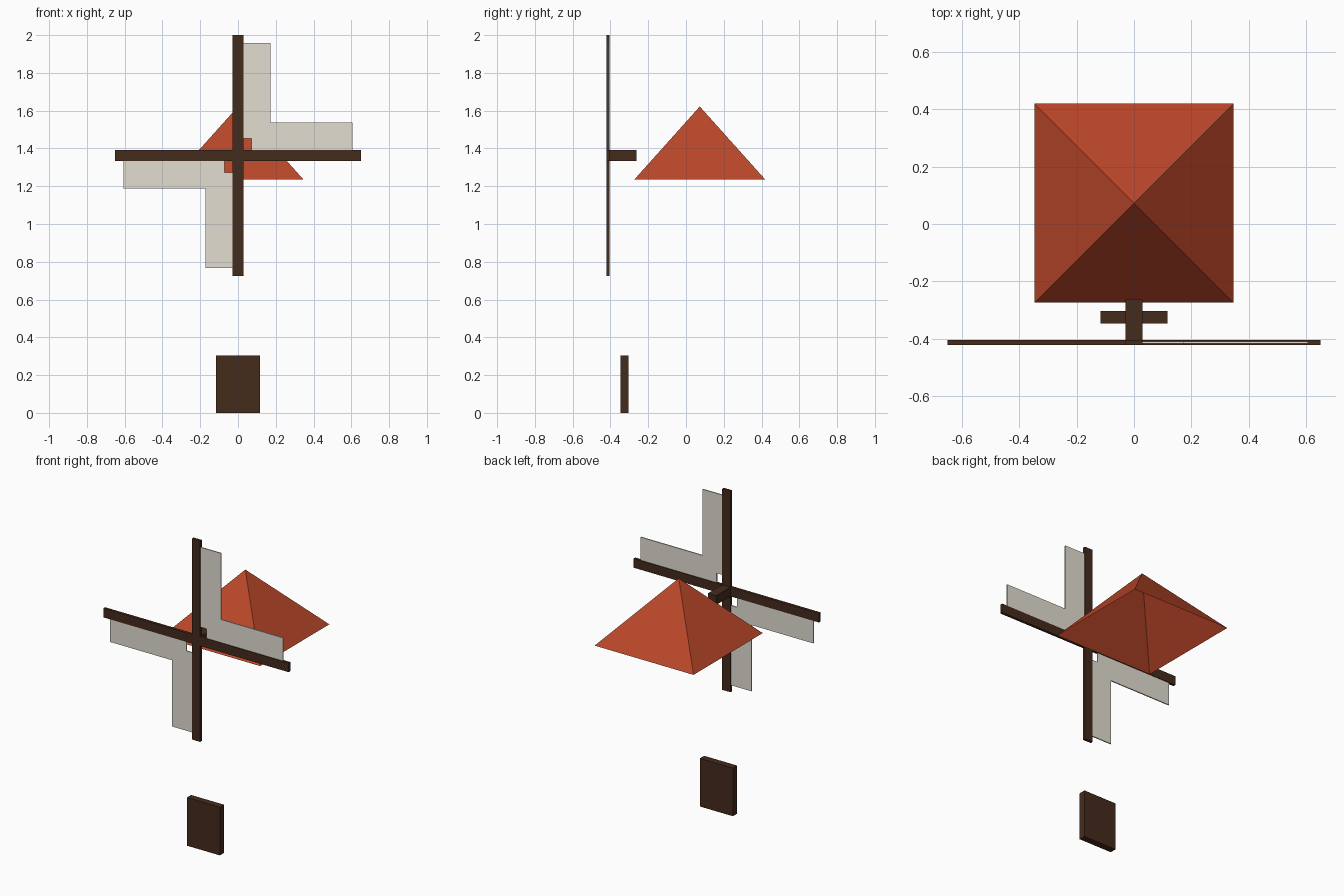
import bpy
import bmesh
from mathutils import Vector

if "Cube" in bpy.data.objects:
    bpy.data.objects.remove(bpy.data.objects["Cube"])


def material(name, rgb):
    m = bpy.data.materials.new(name)
    m.diffuse_color = (*rgb, 1.0)
    m.use_nodes = True
    m.node_tree.nodes["Principled BSDF"].inputs["Base Color"].default_value = m.diffuse_color
    return m


WOOD = material("dark_wood", (0.060, 0.024, 0.012))
CLOTH = material("sail_cloth", (0.76, 0.73, 0.64))
TILE = material("roof_red", (0.49, 0.062, 0.022))


def finish(name, bm, mat):
    me = bpy.data.meshes.new(name)
    bm.to_mesh(me)
    bm.free()
    me.materials.append(mat)
    ob = bpy.data.objects.new(name, me)
    bpy.context.collection.objects.link(ob)
    return ob


def box(name, lo, hi, mat):
    bm = bmesh.new()
    bmesh.ops.create_cube(bm, size=1)
    lo, hi = Vector(lo), Vector(hi)
    for v in bm.verts:
        v.co = (lo + hi) / 2 + v.co * (hi - lo)
    return finish(name, bm, mat)


CZ = 1.3625   # sail axis height
W = 0.029     # half width of spars
Y0, Y1 = -0.421, -0.404

# Pyramid roof, open underneath
bm = bmesh.new()
r, cy = 0.347, 0.073
base = [bm.verts.new((sx * r, cy + sy * r, 1.235))
        for sx, sy in ((-1, -1), (1, -1), (1, 1), (-1, 1))]
apex = bm.verts.new((0, cy, 1.622))
for i in range(4):
    bm.faces.new((base[i], base[(i + 1) % 4], apex))
finish("roof", bm, TILE)

# Door
box("door", (-0.116, -0.347, 0), (0.116, -0.304, 0.305), WOOD)

# Axle and crossed spars
box("axle", (-W, -0.414, CZ - W), (W, -0.262, CZ + W), WOOD)
box("upright_spar", (-W, Y0, CZ - 0.6375), (W, Y1, 2.0), WOOD)
box("cross_spar", (-0.65, Y0, CZ - W), (0.65, Y1, CZ + W), WOOD)

# Cloth panels: L-shaped pair, repeated by a half turn about the axle
outline = [(W, 0.089), (0.071, 0.089), (0.071, W), (0.607, W),
           (0.607, 0.175), (0.172, 0.175), (0.172, 0.595), (W, 0.595)]
for s, side in ((1, "upper"), (-1, "lower")):
    bm = bmesh.new()
    front, back = ([bm.verts.new((s * x, y, CZ + s * z)) for x, z in outline]
                   for y in (-0.416, -0.409))
    bm.faces.new(front)
    bm.faces.new(back[::-1])
    for i in range(len(outline)):
        j = (i + 1) % len(outline)
        bm.faces.new((front[j], front[i], back[i], back[j]))
    bmesh.ops.recalc_face_normals(bm, faces=bm.faces)
    finish(side + "_sail_cloth", bm, CLOTH)
